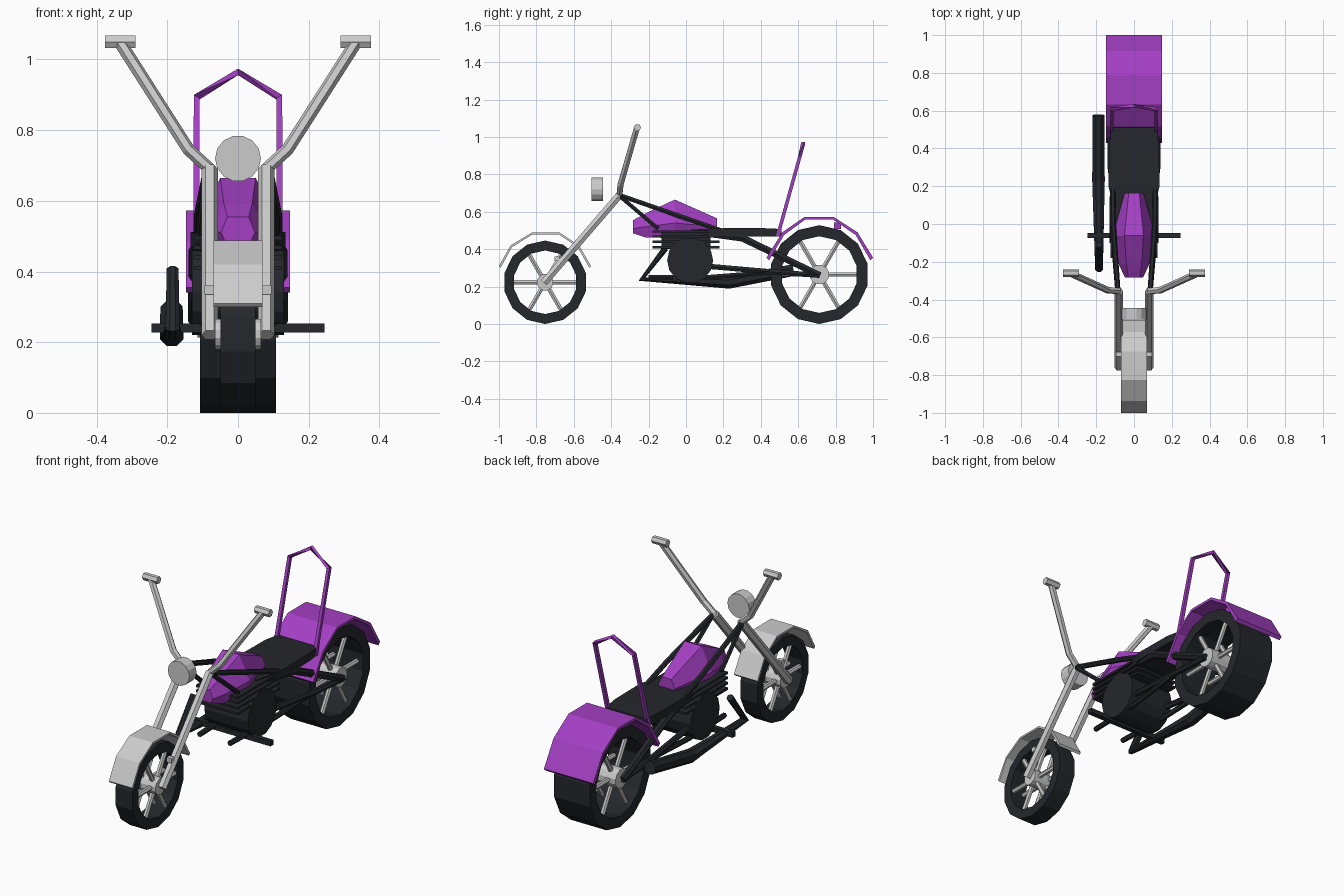
import bpy, bmesh, math
from mathutils import Vector, Matrix

if "Cube" in bpy.data.objects:
    bpy.data.objects.remove(bpy.data.objects["Cube"])


def material(name, rgb):
    m = bpy.data.materials.new(name)
    m.diffuse_color = (*rgb, 1)
    m.use_nodes = True
    m.node_tree.nodes["Principled BSDF"].inputs["Base Color"].default_value = m.diffuse_color
    return m


PURPLE = material("purple_paint", (0.37, 0.05, 0.55))
DARK = material("dark_metal", (0.018, 0.02, 0.025))
GREY = None


def finish(name, bm, mat):
    bmesh.ops.recalc_face_normals(bm, faces=bm.faces)
    me = bpy.data.meshes.new(name)
    bm.to_mesh(me)
    bm.free()
    ob = bpy.data.objects.new(name, me)
    bpy.context.collection.objects.link(ob)
    if mat:
        me.materials.append(mat)
    return ob


def loft(name, rings, mat, closed=False):
    """Skin equal-length rings of points; cap the ends unless closed."""
    bm = bmesh.new()
    vs = [[bm.verts.new(p) for p in r] for r in rings]
    n = len(vs[0])
    for i in range(len(vs) if closed else len(vs) - 1):
        a, b = vs[i], vs[(i + 1) % len(vs)]
        for j in range(n):
            k = (j + 1) % n
            bm.faces.new((a[j], a[k], b[k], b[j]))
    if not closed:
        bm.faces.new(vs[0])
        bm.faces.new(vs[-1])
    return finish(name, bm, mat)


def tube(name, pts, radii, mat, closed=False, sides=6):
    """Faceted tube along a path."""
    pts = [Vector(p) for p in pts]
    if not isinstance(radii, (list, tuple)):
        radii = [radii] * len(pts)
    rings = []
    for i, p in enumerate(pts):
        d0 = (p - pts[max(i - 1, 0)]).normalized()
        d1 = (pts[min(i + 1, len(pts) - 1)] - p).normalized()
        t = (d0 + d1).normalized()
        ref = Vector((1, 0, 0)) if abs(t.x) < 0.9 else Vector((0, 1, 0))
        u = t.cross(ref).normalized()
        v = t.cross(u).normalized()
        ang = [math.tau * (k + 0.5) / sides for k in range(sides)]
        rings.append([p + radii[i] * (u * math.cos(a) + v * math.sin(a)) for a in ang])
    return loft(name, rings, mat, closed)


def pair(name, pts, radii, mat, sides=6):
    for side, s in (("right", 1), ("left", -1)):
        tube(f"{name}_{side}", [(s * x, y, z) for x, y, z in pts], radii, mat, sides=sides)


def box(name, c, size, mat):
    bm = bmesh.new()
    bmesh.ops.create_cube(bm, size=1, matrix=Matrix.Translation(c) @ Matrix.Diagonal((*size, 1)))
    return finish(name, bm, mat)


def strip(name, profile, half, thick, mat):
    """Curved fender: side profile given a thickness and a width."""
    cx = sum(p[0] for p in profile) / len(profile)
    inner = [(cx + (y - cx) * (1 - thick / 0.28), z - thick) for y, z in profile]
    rings = [[(-half, *o), (half, *o), (half, *i), (-half, *i)] for o, i in zip(profile, inner)]
    loft(name, rings, mat)


def wheel(name, y, z, r, inner, half, hub_half):
    # tyre
    n, rings = 14, []
    for k in range(n):
        a = math.tau * k / n
        c, s = math.sin(a), math.cos(a)
        rings.append([(x, y + q * c, z + q * s)
                      for x, q in ((-half, r), (half, r), (half, inner), (-half, inner))])
    loft(name + "_tyre", rings, DARK, closed=True)
    # hub and spokes
    tube(name + "_hub", [(-hub_half, y, z), (hub_half, y, z)], r * 0.2, GREY, sides=12)
    for x in (-half * 0.65, half * 0.65):
        for k in range(6):
            a = math.tau * k / 6
            d = Vector((0, math.cos(a), math.sin(a)))
            o = Vector((x, y, z))
            tube(f"{name}_spoke", [o + d * 0.02, o + d * (inner + 0.015)], 0.013, GREY)


wheel("front_wheel", -0.753, 0.223, 0.223, 0.17, 0.05, 0.065)
wheel("rear_wheel", 0.713, 0.264, 0.264, 0.205, 0.107, 0.115)

# fenders
strip("front_fender", [(-1.0, .31), (-.938, .42), (-.825, .488), (-.675, .488),
                       (-.572, .42), (-.508, .31)], 0.07, 0.01, GREY)
strip("rear_fender", [(.43, .355), (.515, .49), (.633, .572), (.79, .572),
                      (.917, .49), (1.0, .355)], 0.147, 0.014, PURPLE)
box("tail_light", (0, .81, .525), (.1, .04, .035), PURPLE)

# fork, handlebars and grips
pair("fork", [(.08, -.76, .22), (.08, -.355, .69)], 0.023, GREY)
pair("handlebar", [(.08, -.358, .675), (.085, -.355, .695), (.14, -.35, .745), (.335, -.262, 1.05)], 0.018, GREY)
pair("grip", [(.29, -.26, 1.05), (.376, -.26, 1.05)], 0.02, GREY)
for s in (-1, 1):
    box("fender_bracket", (s * .08, -.69, .348), (.03, .025, .025), GREY)

# headlight
tube("headlight", [(0, -.505, .72), (0, -.445, .72)], 0.065, GREY, sides=14)

# frame tubes
pair("top_tube", [(.085, -.36, .69), (.11, .0, .565), (.115, .3, .46)], 0.014, DARK)
pair("down_tube", [(.088, -.35, .68), (.105, -.15, .51)], 0.012, DARK)
pair("rear_strut", [(.1, .1, .48), (.118, .3, .46), (.122, .715, .26)], [.014, .022, .02], DARK)
pair("swing_arm", [(.1, .1, .31), (.12, .5, .275), (.122, .715, .26)], 0.016, DARK)
pair("lower_rail", [(.09, -.2, .25), (.1, .12, .25), (.118, .5, .28)], 0.014, DARK)

# engine with cooling fins
tube("engine_case", [(-.13, .022, .34), (.13, .022, .34)], 0.123, DARK, sides=14)
box("cylinder_block", (0, 0, .45), (.19, .26, .1), DARK)
for k, z in enumerate((.41, .44, .468, .495)):
    box("cooling_fin", (0, 0, z), (.25, .36, .012), DARK)

# foot pegs
box("foot_pegs", (0, -.06, .24), (.49, .026, .026), DARK)

# exhaust on the left side
tube("exhaust", [(-.185, -.11, .405), (-.185, -.235, .24), (-.188, .23, .222), (-.188, .575, .288)],
     [.018, .022, .036, .034], DARK, sides=8)

# fuel tank: y, mid half width, top half width, bottom, middle, top
tank = [(-.283, .048, .03, .485, .51, .555), (-.215, .08, .04, .462, .52, .592),
        (-.06, .112, .05, .46, .54, .665), (.165, .05, .028, .49, .52, .565)]
loft("fuel_tank", [[(-w, y, m), (-t, y, h), (t, y, h), (w, y, m), (w * .75, y, b), (-w * .75, y, b)]
                   for y, w, t, b, m, h in tank], PURPLE)

# seat
loft("seat", [[(-w, y, .468), (w, y, .468), (w, y, h), (-w, y, h)]
              for y, w, h in ((.03, .095, .505), (.2, .135, .512), (.42, .132, .512), (.51, .12, .508))], DARK)

# backrest bar
tube("backrest_bar", [(-.117, .49, .47), (-.117, .608, .893), (0, .626, .965),
                      (.117, .608, .893), (.117, .49, .47)], 0.013, PURPLE, sides=4)
